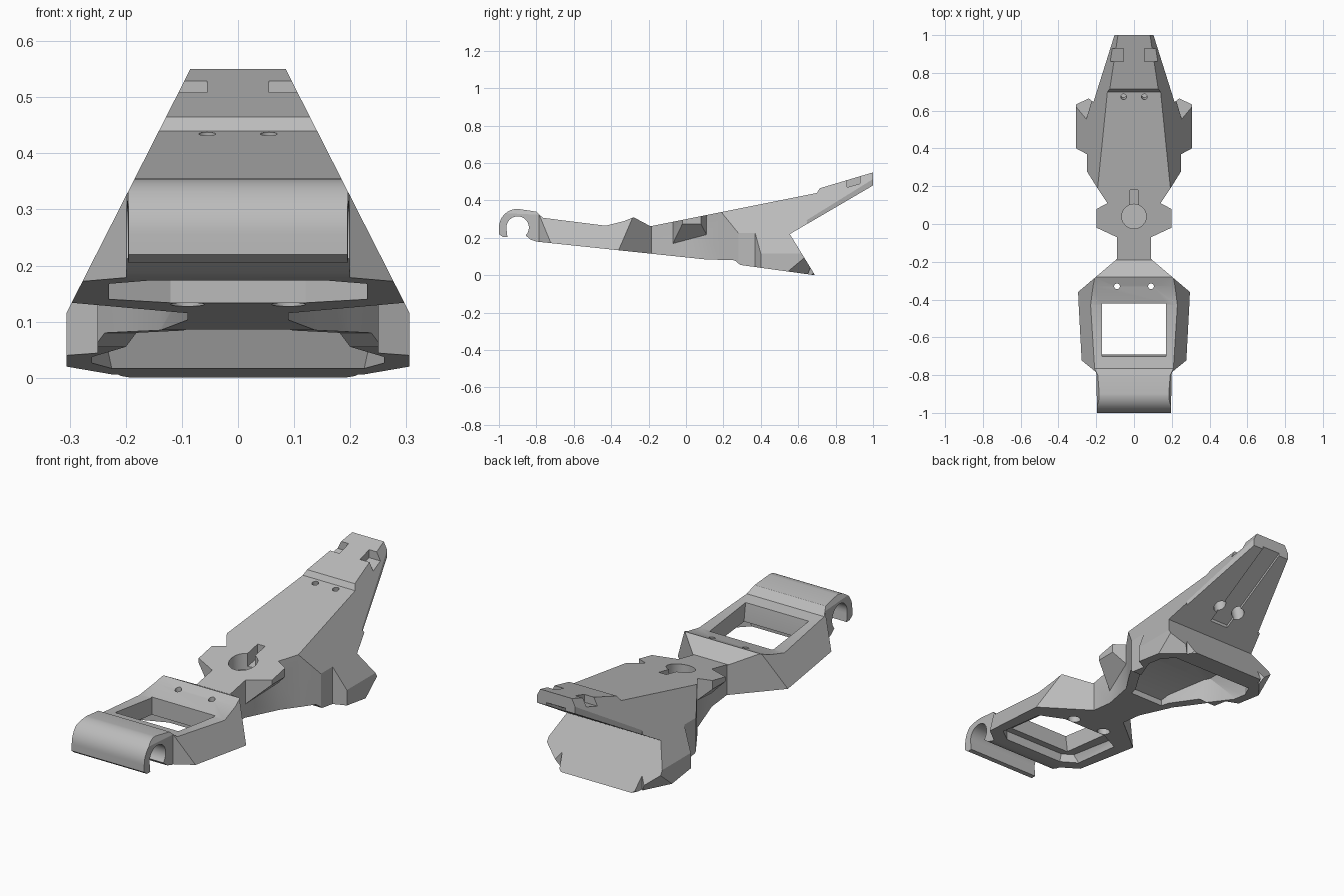
import bpy, bmesh, math
from mathutils import Vector

cube = bpy.data.objects.get("Cube")
if cube:
    bpy.data.objects.remove(cube, do_unlink=True)

grey = bpy.data.materials.new("plain_grey")
grey.use_nodes = True
grey.diffuse_color = (0.5, 0.5, 0.5, 1)
grey.node_tree.nodes["Principled BSDF"].inputs["Base Color"].default_value = (0.5, 0.5, 0.5, 1)


def new_object(name, bm):
    bmesh.ops.recalc_face_normals(bm, faces=bm.faces)
    mesh = bpy.data.meshes.new(name)
    bm.to_mesh(mesh)
    bm.free()
    mesh.materials.append(grey)
    obj = bpy.data.objects.new(name, mesh)
    bpy.context.collection.objects.link(obj)
    return obj


def prism(name, points, axis, low=-2, high=2):
    """Extrude a 2D outline along one axis."""
    place = {"x": lambda a, b: (low, a, b),
             "y": lambda a, b: (a, low, b),
             "z": lambda a, b: (a, b, low)}[axis]
    bm = bmesh.new()
    face = bm.faces.new([bm.verts.new(place(*p)) for p in points])
    moved = bmesh.ops.extrude_face_region(bm, geom=[face])["geom"]
    step = Vector([high - low if axis == a else 0 for a in "xyz"])
    bmesh.ops.translate(bm, vec=step, verts=[v for v in moved if isinstance(v, bmesh.types.BMVert)])
    return new_object(name, bm)


def mirrored(half):
    return half + [(-x, y) for x, y in reversed(half)]


def combine(target, tool, operation):
    mod = target.modifiers.new("combine", "BOOLEAN")
    mod.operation, mod.object, mod.solver = operation, tool, "EXACT"
    bpy.context.view_layer.objects.active = target
    bpy.ops.object.modifier_apply(modifier=mod.name)
    bpy.data.objects.remove(tool, do_unlink=True)


def solid(name, side, front, top):
    """Intersect a side profile, a front section and a top outline."""
    obj = prism(name, side, "x")
    combine(obj, prism("section", mirrored(front), "y"), "INTERSECT")
    combine(obj, prism("outline", mirrored(top), "z"), "INTERSECT")
    return obj


def cylinder(name, centre, radius, depth, tilt=0):
    bpy.ops.mesh.primitive_cylinder_add(vertices=24, radius=radius, depth=depth,
                                        location=centre, rotation=(tilt, 0, 0))
    obj = bpy.context.object
    obj.name = name
    obj.data.materials.append(grey)
    return obj


def arc(cy, cz, radius, start, end, steps):
    angles = [math.radians(start + (end - start) * i / steps) for i in range(steps + 1)]
    return [(cy + radius * math.cos(a), cz + radius * math.sin(a)) for a in angles]


# Side profile: hook, frame, neck, body and tail
profile = [(-0.98, 0.205)] + [(-1.0, 0.22)] + arc(-0.9, 0.255, 0.1, 180, 90, 14)
profile += [(-0.80, 0.34), (-0.765, 0.307), (-0.43, 0.265), (-0.33, 0.29), (-0.28, 0.31), (-0.19, 0.262),
            (0.70, 0.44), (0.715, 0.465), (1.0, 0.55), (1.0, 0.48), (0.555, 0.22),
            (0.69, 0.0), (0.29, 0.055), (0.26, 0.08), (0.1, 0.085), (-0.8, 0.18), (-0.83, 0.19)]
profile += arc(-0.9, 0.255, 0.06, -45, 190, 20) + [(-0.955, 0.205)]
section = [(0.085, 0.55), (0.306, 0.115), (0.306, -0.1)]
outline = [(0.1, 1.01), (0.215, 0.645), (0.306, 0.72), (0.306, 0.4), (0.25, 0.37), (0.25, 0.28),
           (0.2, 0.2), (0.14, 0.11), (0.09, -0.07), (0.09, -0.185), (0.19, -0.27),
           (0.296, -0.36), (0.28, -0.72), (0.2, -0.785), (0.195, -1.01)]
body = solid("saddle_body", profile, section, outline)

# Slanted lower corners of the back wall
bm = bmesh.new()
bm.from_mesh(body.data)
for s in (1, -1):
    a, b, c = Vector((s * 0.306, 0.545, 0.02)), Vector((s * 0.19, 0.69, 0)), Vector((s * 0.29, 0.64, 0.08))
    normal = (b - a).cross(c - a)
    if normal.x * s < 0:
        normal.negate()
    cut = bmesh.ops.bisect_plane(bm, geom=bm.verts[:] + bm.edges[:] + bm.faces[:],
                                 plane_co=a, plane_no=normal, clear_outer=True)
    rim = [e for e in cut["geom_cut"] if isinstance(e, bmesh.types.BMEdge)]
    bmesh.ops.holes_fill(bm, edges=rim)
bmesh.ops.recalc_face_normals(bm, faces=bm.faces)
bm.to_mesh(body.data)
bm.free()

# Undercut side wings behind the neck
wing_side = [(-0.1, 0.28), (0.2, 0.34), (0.2, 0.15), (-0.1, 0.15)]
wings = solid("side_wings", wing_side, [(0.21, 0.4), (0.2, 0.275), (0.08, 0.16)],
              [(0.05, 0.13), (0.14, 0.11), (0.198, 0.08), (0.198, -0.02), (0.09, -0.07), (0.05, -0.07)])
combine(body, wings, "UNION")

# Frame window and the wider recess under it
combine(body, prism("window", [(-0.73, 0.5), (-0.42, 0.5), (-0.42, 0), (-0.69, 0), (-0.69, 0.22)],
                    "x", -0.17, 0.17), "DIFFERENCE")
recess = solid("recess", [(-0.75, 0), (-0.3, 0), (-0.36, 0.175), (-0.73, 0.215)],
               [(0.2, 0.24), (0.26, 0.1), (0.26, -0.1)],
               [(0.12, -0.36), (0.23, -0.42), (0.23, -0.68), (0.16, -0.735)])
combine(body, recess, "DIFFERENCE")

# Hollow under the body
hollow = solid("hollow", [(0.09, -0.1), (0.09, 0.115), (0.28, 0.18), (0.5, 0.18), (0.62, -0.1)],
               [(0.2, 0.2), (0.26, 0.05), (0.26, -0.2)],
               [(0.09, 0.62), (0.22, 0.58), (0.26, 0.5), (0.26, 0.42), (0.2, 0.29), (0.1, 0.13), (0.09, 0.08)])
combine(body, hollow, "DIFFERENCE")

# Keyhole pocket
combine(body, cylinder("key_round", (0, 0.04, 0.33), 0.065, 0.18), "DIFFERENCE")
combine(body, prism("key_slot", [(0.06, 0.25), (0.18, 0.27), (0.18, 0.5), (0.06, 0.5)],
                    "x", -0.02, 0.02), "DIFFERENCE")

# Screw holes, wider at their lower ends, and tail notches
for s in (1, -1):
    combine(body, cylinder("frame_hole", (s * 0.09, -0.33, 0.2), 0.015, 0.5), "DIFFERENCE")
    combine(body, cylinder("frame_counterbore", (s * 0.09, -0.33, 0.1), 0.03, 0.14), "DIFFERENCE")
    combine(body, cylinder("tail_hole", (s * 0.055, 0.68, 0.4), 0.015, 0.5, 0.2), "DIFFERENCE")
    combine(body, cylinder("tail_counterbore", (s * 0.055, 0.70, 0.27), 0.03, 0.2, 0.2), "DIFFERENCE")
    combine(body, prism("notch", [(0.86, 0.47), (0.93, 0.49), (0.93, 0.6), (0.86, 0.6)],
                        "x", *sorted((s * 0.055, s * 0.2))), "DIFFERENCE")

# Shallow channel along the tail underside
combine(body, prism("tail_channel", [(0.62, 0.24), (1.02, 0.47), (1.02, 0.505), (0.62, 0.272)],
                    "x", -0.05, 0.05), "DIFFERENCE")

bpy.ops.object.select_all(action="DESELECT")
body.select_set(True)
bpy.context.view_layer.objects.active = body
bpy.ops.object.shade_smooth_by_angle(angle=math.radians(25))
